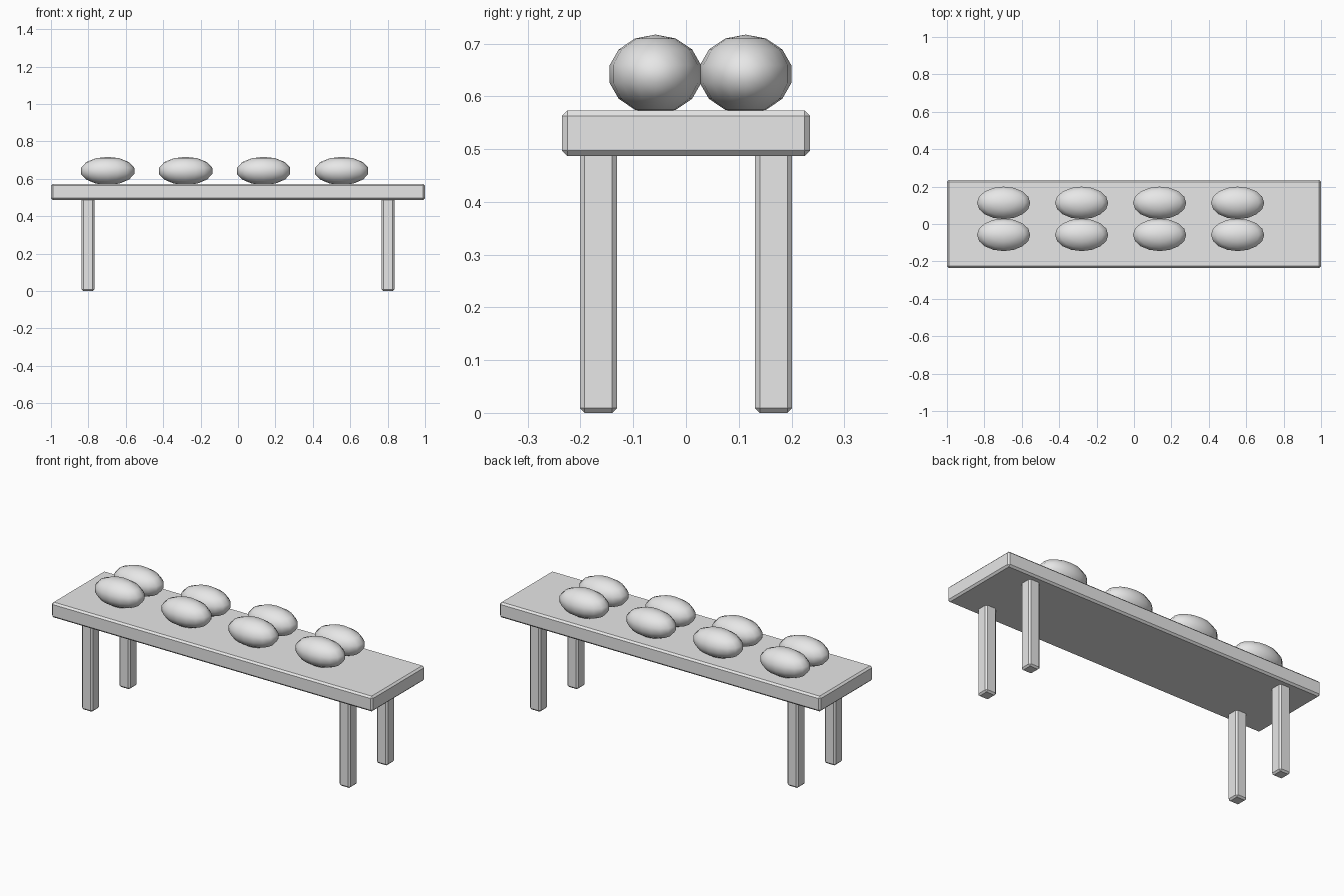
import bpy
from mathutils import Matrix

cube = bpy.data.objects.get("Cube")
if cube:
    bpy.data.objects.remove(cube, do_unlink=True)

grey = bpy.data.materials.new("light_grey")
grey.use_nodes = True
grey.diffuse_color = (0.8, 0.8, 0.8, 1)
grey.node_tree.nodes["Principled BSDF"].inputs["Base Color"].default_value = (0.8, 0.8, 0.8, 1)


def chamfered_box(name, centre, size, width):
    """Box with a single flat chamfer on every edge."""
    bpy.ops.mesh.primitive_cube_add(size=1, location=centre)
    box = bpy.context.object
    box.name = name
    box.data.transform(Matrix.Diagonal((*size, 1)))
    box.data.materials.append(grey)
    bevel = box.modifiers.new("chamfer", 'BEVEL')
    bevel.width = width
    bevel.segments = 1
    return box


def cushion(name, centre, radii):
    """Smooth, squashed low-resolution sphere."""
    bpy.ops.mesh.primitive_uv_sphere_add(segments=16, ring_count=7, radius=1, location=centre)
    ball = bpy.context.object
    ball.name = name
    ball.data.transform(Matrix.Diagonal((*radii, 1)))
    ball.data.materials.append(grey)
    bpy.ops.object.shade_smooth()


# Table top
chamfered_box("table_top", (0, 0, 0.53), (2, 0.47, 0.086), 0.01)

# Four legs
for end, x in (("right", -0.802), ("left", 0.802)):
    for side, y in (("front", -0.166), ("back", 0.166)):
        chamfered_box(f"{side}_{end}_leg", (x, y, 0.25), (0.068, 0.07, 0.5), 0.009)

# Two rows of oval loaves resting on the top
for row, y in (("front", -0.058), ("back", 0.113)):
    for i in range(4):
        cushion(f"{row}_loaf_{i + 1}", (-0.697 + i * 0.417, y, 0.642), (0.146, 0.089, 0.075))
